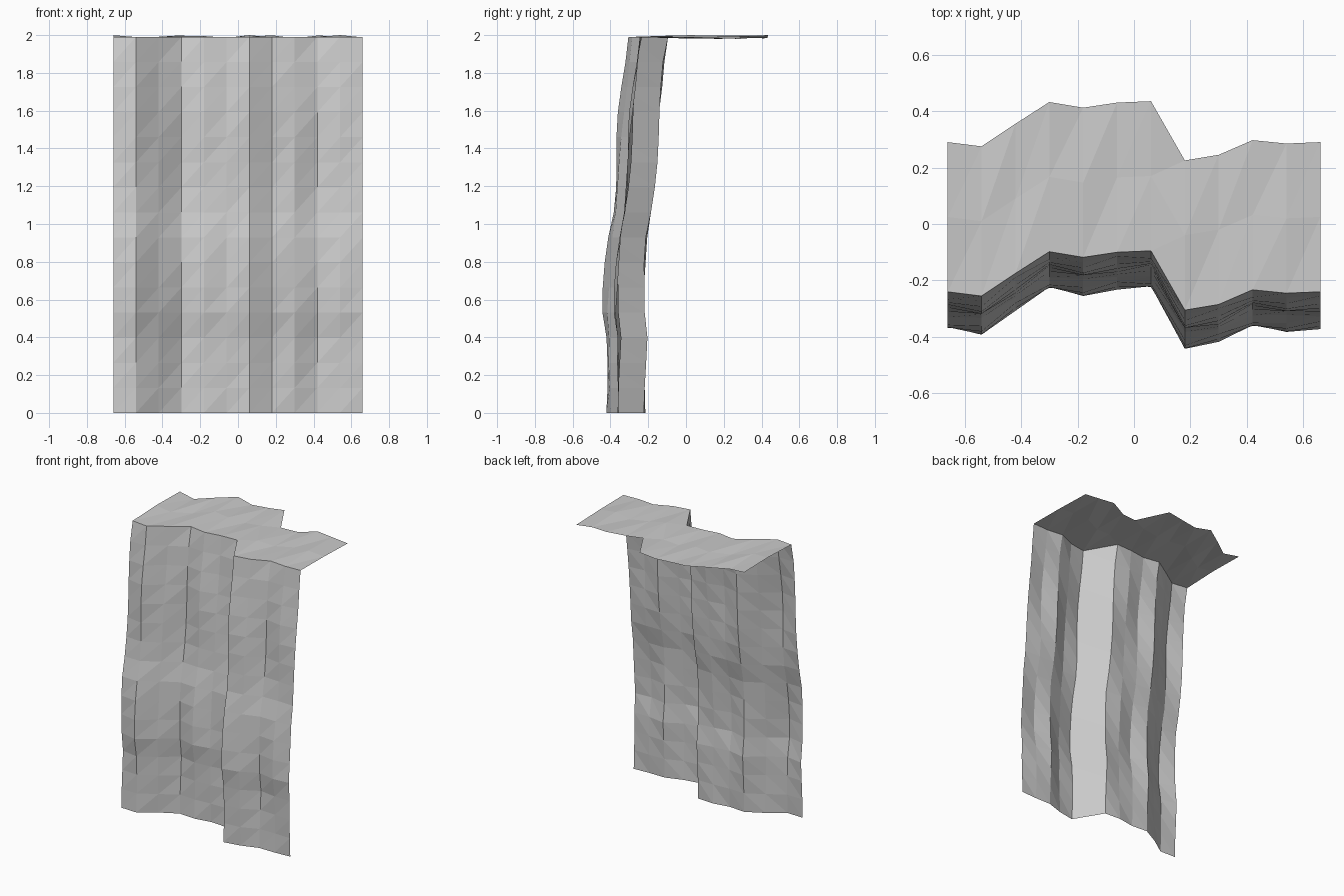
import bpy, bmesh, math

cube = bpy.data.objects.get("Cube")
if cube:
    bpy.data.objects.remove(cube, do_unlink=True)

# Stone colour
stone = bpy.data.materials.new("light_grey_stone")
stone.use_nodes = True
grey = (0.6, 0.6, 0.6, 1)
stone.diffuse_color = grey
stone.node_tree.nodes["Principled BSDF"].inputs["Base Color"].default_value = grey

STEP, RIM, DEPTH = 0.12, 1.99, 0.53
# Depth of the cliff rim at each column, left to right
rim_y = [-0.24, -0.255, -0.175, -0.098, -0.118, -0.1, -0.095,
         -0.305, -0.285, -0.233, -0.245, -0.24]
# Forward lean of each wall row, bottom to top
lean = [0.12, 0.118, 0.117, 0.116, 0.131, 0.128, 0.122, 0.11,
        0.085, 0.071, 0.063, 0.057, 0.048, 0.034, 0.019, 0]


def ripple(i, j):
    return math.sin(2.1 * (i - 8.5) + 0.9 * (j - 10))


def make_sheet(name, rows, point):
    """Grid of triangles whose diagonals rise to the right."""
    bm = bmesh.new()
    grid = [[bm.verts.new(point(i, j)) for i in range(len(rim_y))]
            for j in range(rows)]
    for low, high in zip(grid, grid[1:]):
        for i in range(len(rim_y) - 1):
            bm.faces.new((low[i], low[i + 1], high[i + 1]))
            bm.faces.new((low[i], high[i + 1], high[i]))
    mesh = bpy.data.meshes.new(name)
    bm.to_mesh(mesh)
    bm.free()
    mesh.materials.append(stone)
    obj = bpy.data.objects.new(name, mesh)
    bpy.context.collection.objects.link(obj)
    return obj


def column_x(i):
    return (i - (len(rim_y) - 1) / 2) * STEP


def wall_point(i, j):
    top = len(lean) - 1
    bump = 0.008 * ripple(i, j) if j < top else 0
    return column_x(i), rim_y[i] - lean[j] + bump, RIM * j / top


def ledge_point(i, j):
    bump = 0.01 * math.sin(1.9 * i + 1.3 * j) if j else 0
    return column_x(i), rim_y[i] + DEPTH * j / 2, RIM + bump


# Rippled cliff wall and the thin ledge behind its rim
make_sheet("cliff_wall", len(lean), wall_point)
make_sheet("cliff_top", 3, ledge_point)
